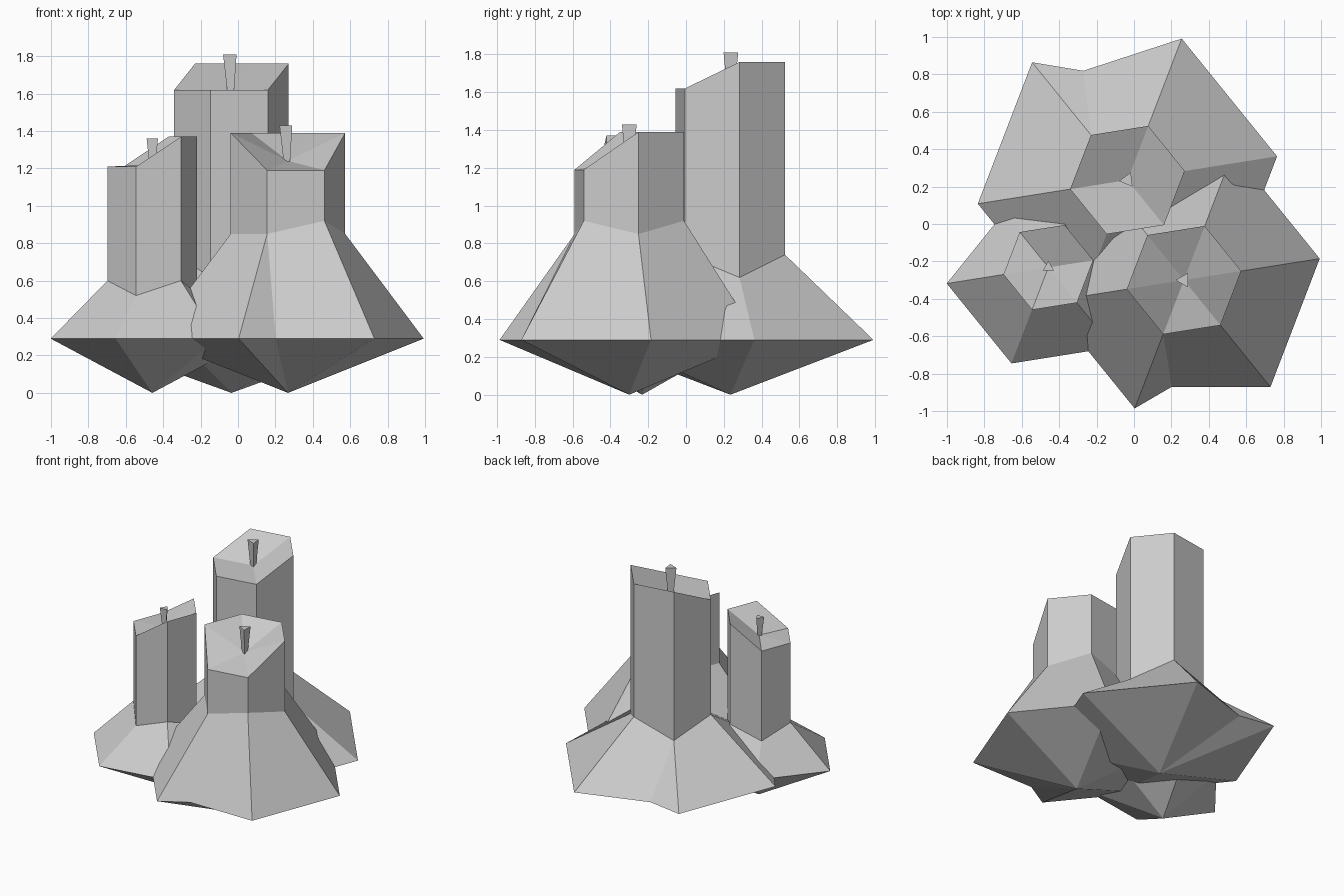
import bpy, bmesh
from math import cos, sin, radians

if "Cube" in bpy.data.objects:
    bpy.data.objects.remove(bpy.data.objects["Cube"])

RIM_Z = 0.29


def finish(name, bm):
    bmesh.ops.recalc_face_normals(bm, faces=bm.faces)
    me = bpy.data.meshes.new(name)
    bm.to_mesh(me)
    bm.free()
    ob = bpy.data.objects.new(name, me)
    bpy.context.collection.objects.link(ob)


def candle(name, center, r_col, r_rim, low, top, dip, dent=None, after=None,
           short=None, wick_r=0.045, wick_top=1.4, wick_angle=180):
    cx, cy = center
    bm = bmesh.new()

    def vert(a, r, z):
        a = radians(a)
        return bm.verts.new((cx + r * cos(a), cy + r * sin(a), z))

    # six-sided column with an uneven rim and a wavy foot
    ang = [9 + 60 * i for i in range(6)]
    upper = [vert(a, r_col, z) for a, z in zip(ang, top)]
    lower = [vert(a, r_col, z) for a, z in zip(ang, low)]
    # melted skirt edge
    rim = []
    for i, a in enumerate(ang):
        rim.append(vert(*short[1:], RIM_Z) if short and short[0] == i
                   else vert(a, r_rim, RIM_Z))
    middle = bm.verts.new((cx, cy, dip))
    bottom = bm.verts.new((cx, cy, 0))
    for i in range(6):
        j = (i + 1) % 6
        bm.faces.new((middle, upper[i], upper[j]))
        bm.faces.new((upper[i], lower[i], lower[j], upper[j]))
        if dent and dent[0] == i:
            # notch in the skirt edge, joined to the nearer column corner
            d = vert(*dent[1:], RIM_Z)
            if after:
                bm.faces.new((lower[i], rim[i], d))
                bm.faces.new((lower[i], d, rim[j], lower[j]))
            else:
                bm.faces.new((lower[j], d, rim[j]))
                bm.faces.new((lower[i], rim[i], d, lower[j]))
            bm.faces.new((bottom, rim[i], d))
            bm.faces.new((bottom, d, rim[j]))
        else:
            bm.faces.new((lower[i], rim[i], rim[j], lower[j]))
            bm.faces.new((bottom, rim[i], rim[j]))
    finish(name, bm)

    # three-sided wick, wider at its tip
    bm = bmesh.new()
    rings = [[vert(wick_angle + 120 * i, r, z) for i in range(3)]
             for r, z in ((wick_r * 0.5, dip - 0.01), (wick_r, wick_top))]
    for i in range(3):
        j = (i + 1) % 3
        bm.faces.new((rings[0][i], rings[0][j], rings[1][j], rings[1][i]))
    bm.faces.new(rings[0])
    bm.faces.new(rings[1])
    finish(name + "_wick", bm)


candle("front_candle", (0.267, -0.30), 0.31, 0.735,
       (0.85, 0.92, 0.85, 0.85, 0.85, 0.92),
       (1.39, 1.39, 1.39, 1.39, 1.19, 1.19), 1.24,
       dent=(4, -96.5, 0.574), after=True, wick_top=1.43, wick_angle=180)
candle("tall_candle", (-0.035, 0.235), 0.31, 0.81,
       (0.62, 0.74, 0.62, 0.74, 0.62, 0.74),
       (1.76, 1.76, 1.76, 1.62, 1.62, 1.62), 1.62,
       dent=(1, 112, 0.63), after=False, wick_top=1.81, wick_angle=187)
candle("small_candle", (-0.458, -0.232), 0.243, 0.55,
       (0.52, 0.60, 0.52, 0.60, 0.52, 0.60),
       (1.37, 1.37, 1.21, 1.21, 1.21, 1.37), 1.22,
       short=(2, 122, 0.39), wick_r=0.035, wick_top=1.36, wick_angle=90)
